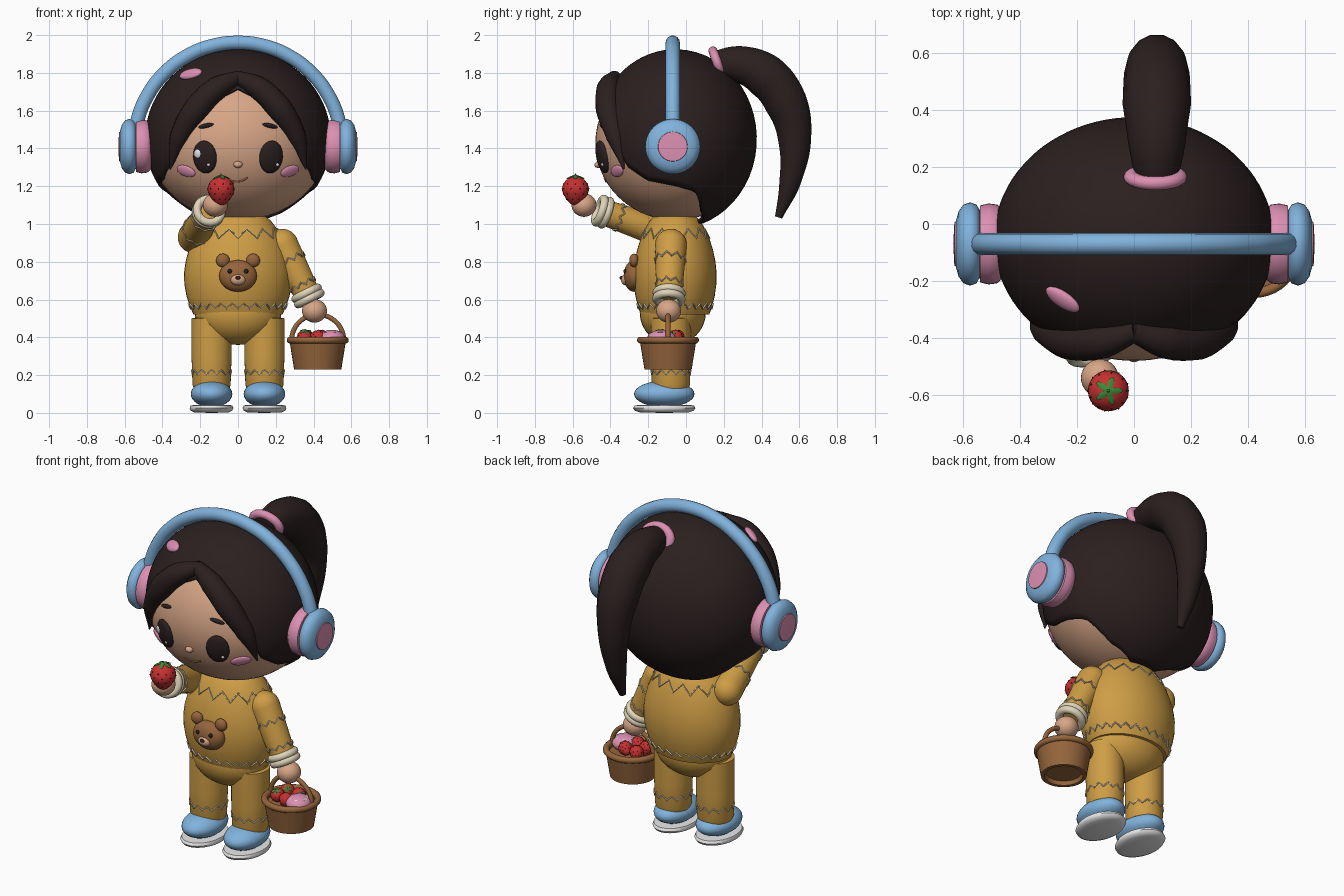
import bpy, bmesh, math
from math import sin, cos, pi, sqrt, radians
from mathutils import Vector, Matrix, Quaternion

if "Cube" in bpy.data.objects:
    bpy.data.objects.remove(bpy.data.objects["Cube"])

def material(name, *rgb):
    m = bpy.data.materials.new(name)
    m.use_nodes = True
    m.diffuse_color = (*rgb, 1)
    m.node_tree.nodes["Principled BSDF"].inputs["Base Color"].default_value = (*rgb, 1)
    return m

HAIR = material("dark hair", .024, .014, .014)
SKIN = material("skin", .68, .38, .24)
YELLOW = material("mustard knit", .62, .34, .06)
BLUE = material("sky blue", .22, .45, .72)
PINK = material("pink", .72, .28, .44)
CREAM = material("cream", .74, .66, .48)
BROWN = material("brown", .30, .13, .045)
RED = material("red", .58, .03, .03)
GREEN = material("green", .05, .24, .04)
WHITE = material("white", .8, .8, .8)

# ---------- helpers ----------
def finish(name, me, *mats):
    ob = bpy.data.objects.new(name, me)
    bpy.context.collection.objects.link(ob)
    for m in mats:
        me.materials.append(m)
    bpy.ops.object.select_all(action='DESELECT')
    ob.select_set(True)
    bpy.context.view_layer.objects.active = ob
    if ob.type == 'CURVE':
        bpy.ops.object.convert(target='MESH')
        ob = bpy.context.object
    bpy.ops.object.shade_smooth_by_angle(angle=radians(50))
    return ob

def from_bmesh(name, bm, *mats):
    bmesh.ops.recalc_face_normals(bm, faces=bm.faces)
    me = bpy.data.meshes.new(name)
    bm.to_mesh(me)
    bm.free()
    return finish(name, me, *mats)

def placed(loc, radii=(1, 1, 1), q=None):
    return Matrix.LocRotScale(Vector(loc), q or Quaternion(), Vector(radii))

def ball(name, loc, radii, mat, q=None, seg=32):
    bm = bmesh.new()
    bmesh.ops.create_uvsphere(bm, u_segments=seg, v_segments=seg // 2, radius=1,
                              matrix=placed(loc, radii, q))
    return from_bmesh(name, bm, mat)

def lathe(name, profile, mat, mx=Matrix(), seg=40):
    bm = bmesh.new()
    vs = [bm.verts.new((r, 0, z)) for r, z in profile]
    es = [bm.edges.new(p) for p in zip(vs, vs[1:])]
    bmesh.ops.spin(bm, geom=vs + es, cent=(0, 0, 0), axis=(0, 0, 1), angle=2 * pi, steps=seg)
    bmesh.ops.remove_doubles(bm, verts=bm.verts, dist=.0005)
    bm.transform(mx)
    return from_bmesh(name, bm, mat)

def tube(name, pts, radii, mat, cyclic=False, smooth=True):
    cu = bpy.data.curves.new(name, 'CURVE')
    cu.dimensions = '3D'
    cu.bevel_depth, cu.bevel_resolution, cu.resolution_u = 1, 5 if smooth else 1, 8
    cu.use_fill_caps = True
    sp = cu.splines.new('BEZIER' if smooth else 'POLY')
    ps = sp.bezier_points if smooth else sp.points
    ps.add(len(pts) - 1)
    for p, co, r in zip(ps, pts, radii):
        p.co = co if smooth else (*co, 1)
        p.radius = r
        if smooth:
            p.handle_left_type = p.handle_right_type = 'AUTO'
    sp.use_cyclic_u = cyclic
    return finish(name, cu, mat)

def ring(name, mx, major, minor, mat):
    prof = [(major + minor * cos(a), minor * sin(a)) for a in (i * pi / 6 for i in range(13))]
    return lathe(name, prof, mat, mx)

def interp(table, x):
    for (a, u), (b, v) in zip(table, table[1:]):
        if x <= b:
            return u + (v - u) * (x - a) / (b - a)
    return table[-1][1]

def zigzag(name, radius, h, amp, n, mx=Matrix()):
    pts = []
    for i in range(2 * n):
        z, a = h + amp * (-1) ** i, i * pi / n
        r = radius(z) + .002
        pts.append(mx @ Vector((r * cos(a), r * sin(a), z)))
    tube(name, pts, [.005] * len(pts), CREAM, True, False)

def along(a, b):
    d = Vector(b) - Vector(a)
    return placed(a, q=d.to_track_quat('Z', 'Y')), d.length

# ---------- head and face ----------
HC, HR = Vector((0, -.055, 1.43)), Vector((.475, .425, .41))
ball("head", HC, HR, SKIN, seg=56)

def face_point(x, z):
    u, w = x / HR.x, (z - HC.z) / HR.z
    v = -sqrt(1 - u * u - w * w)
    n = Vector((u / HR.x, v / HR.y, w / HR.z)).normalized()
    return Vector((x, HC.y + v * HR.y, z)), n

def on_face(name, x, z, rx, rz, depth, mat, roll=0, out=0):
    p, n = face_point(x, z)
    q = n.to_track_quat('Z', 'Y') @ Quaternion((0, 0, 1), radians(roll))
    ball(name, p + n * out, (rx, rz, depth), mat, q, 24)

for s, side in ((1, "left"), (-1, "right")):
    on_face(side + "_eye", s * .175, 1.355, .066, .088, .026, HAIR)
    on_face(side + "_eye_glint", s * .175 + .025, 1.32, .009, .009, .006, WHITE, out=.022)
    on_face(side + "_brow", s * .17, 1.52, .043, .012, .012, HAIR, -s * 12)
    on_face(side + "_cheek", s * .275, 1.28, .058, .032, .012, PINK, s * 15)
on_face("large_eye_glint", -.205, 1.375, .022, .024, .008, WHITE, out=.02)
on_face("nose", 0, 1.315, .024, .018, .022, SKIN)
tube("mouth", [face_point(x, z)[0] for x, z in ((-.055, 1.232), (0, 1.224), (.052, 1.244))],
     [.005] * 3, BROWN)

# ---------- hair ----------
KC, KR = Vector((0, -.055, 1.45)), Vector((.492, .43, .475))
HEM = [(0, 1.72), (25, 1.63), (42, 1.47), (50, 1.31), (67, 1.23), (90, 1.2),
       (107, 1.17), (123, 1.06), (150, 1.0), (180, 1.0)]
bm = bmesh.new()
rows, cols = 24, 90
grid = []
for j in range(cols):
    a = 2 * pi * j / cols
    deg = math.degrees(a)
    low = math.acos((interp(HEM, min(deg, 360 - deg)) - KC.z) / KR.z)
    line = []
    for i in range(rows + 1):
        t = .02 + (low - .02) * i / rows
        line.append(bm.verts.new(KC + KR * Vector((sin(t) * sin(a), -sin(t) * cos(a), cos(t)))))
    grid.append(line)
for j in range(cols):
    p, q = grid[j], grid[(j + 1) % cols]
    for i in range(rows):
        bm.faces.new((p[i], p[i + 1], q[i + 1], q[i]))
bm.faces.new([line[0] for line in grid])
hair = from_bmesh("hair_cap", bm, HAIR)
shell = hair.modifiers.new("thickness", 'SOLIDIFY')
shell.thickness = .02

for s, side in ((1, "left"), (-1, "right")):
    tube(side + "_fringe_lock",
         [(-s * .01, -.375, 1.78), (s * .11, -.41, 1.72), (s * .22, -.41, 1.61),
          (s * .31, -.37, 1.46), (s * .36, -.33, 1.29)],
         [.035, .062, .068, .052, .004], HAIR)
tube("ponytail",
     [(.08, y, z) for y, z in ((.13, 1.84), (.28, 1.845), (.42, 1.785), (.53, 1.64),
                               (.575, 1.45), (.55, 1.22), (.49, 1.035))],
     [.07, .1, .12, .115, .09, .058, .02], HAIR)
ring("ponytail_tie", placed((.075, .165, 1.855), (1.25, 1, 1), Quaternion((1, 0, 0), radians(-70))),
     .065, .024, PINK)
clip_n = Vector((-.25, -.28, .36)).normalized()
ball("hair_clip", (-.25, -.265, 1.795), (.07, .035, .02), PINK,
     clip_n.to_track_quat('Z', 'Y') @ Quaternion((0, 0, 1), radians(12)))

# ---------- headphones ----------
arc = [radians(a) for a in range(0, 181, 15)]
tube("headband", [(.55 * cos(a), -.07, 1.41 + .55 * sin(a)) for a in arc], [.038] * 13, BLUE)
for s, side in ((1, "left"), (-1, "right")):
    mx = placed((s * .46, -.07, 1.41), q=Quaternion((0, 1, 0), s * pi / 2))
    lathe(side + "_ear_cushion", [(0, 0), (.12, 0), (.138, .02), (.142, .05), (.135, .08), (0, .09)], PINK, mx)
    lathe(side + "_ear_cup", [(0, .08), (.115, .08), (.138, .092), (.146, .115), (.138, .138),
                              (.115, .155), (.08, .165), (0, .167)], BLUE, mx)
    lathe(side + "_cup_disc", [(0, .16), (.08, .16), (.077, .17), (0, .174)], PINK, mx)

# ---------- body ----------
BODY = [(.52, .235), (.56, .254), (.62, .273), (.68, .284), (.74, .286), (.8, .278),
        (.86, .262), (.92, .238), (.97, .21), (1.02, .172), (1.06, .12)]
body_mx = placed((0, -.058, 0), (1, .77, 1))
lathe("sweater", [(0, .52)] + [(r, z) for z, r in BODY] + [(0, 1.07)], YELLOW, body_mx)
zigzag("collar_pattern", lambda z: interp(BODY, z), .95, .025, 14, body_mx)
zigzag("hem_pattern", lambda z: interp(BODY, z), .565, .013, 26, body_mx)
ball("trouser_seat", (0, -.07, .53), (.23, .175, .17), YELLOW)
for s, side in ((1, "left"), (-1, "right")):
    mx = placed((s * .14, -.08, 0))
    lathe(side + "_trouser_leg", [(0, .13), (.095, .13), (.101, .15), (.106, .3), (.106, .5), (0, .52)], YELLOW, mx)
    zigzag(side + "_ankle_pattern", lambda z: .102, .215, .011, 12, mx)
    ball(side + "_shoe", (s * .14, -.115, .1), (.11, .16, .07), BLUE)
    lathe(side + "_sole", [(0, 0), (.09, .002), (.11, .012), (.116, .025), (.11, .04), (0, .046)], WHITE,
          placed((s * .14, -.115, 0), (1, 1.42, 1)))

# ---------- arms ----------
def arm(side, shoulder, wrist, hand):
    mx, n = along(shoulder, wrist)
    r, r2 = .084, .068
    lathe(side + "_sleeve", [(r * sin(a), -r * cos(a)) for a in (i * pi / 16 for i in range(9))]
          + [(r2, n), (0, n)], YELLOW, mx, 32)
    zigzag(side + "_sleeve_pattern", lambda z: r + (r2 - r) * z / n, n * .3, .012, 9, mx)
    zigzag(side + "_forearm_pattern", lambda z: r + (r2 - r) * z / n, n * .78, .01, 9, mx)
    for k in (0, .032):
        ring(side + "_cuff", mx @ Matrix.Translation((0, 0, n - .015 + k)), .066, .022, CREAM)
    ball(side + "_hand", hand, (.066, .066, .062), SKIN)

arm("left", (.235, -.08, .89), (.37, -.09, .62), (.405, -.092, .54))
arm("right", (-.235, -.06, .93), (-.155, -.44, 1.065), (-.12, -.54, 1.1))

# ---------- bear patch ----------
ball("bear_head", (0, -.275, .725), (.1, .055, .084), BROWN)
ball("bear_muzzle", (0, -.318, .705), (.04, .026, .03), SKIN)
ball("bear_nose", (0, -.342, .715), (.014, .01, .01), HAIR, seg=16)
for s, side in ((1, "left"), (-1, "right")):
    ball("bear_%s_ear" % side, (s * .08, -.275, .807), (.036, .025, .036), BROWN)
    ball("bear_%s_eye" % side, (s * .043, -.322, .75), (.012, .01, .012), HAIR, seg=16)

# ---------- strawberries ----------
def berry(name, loc, r, q=None):
    bm = bmesh.new()
    def blob(mx, idx, seg=8):
        old = set(bm.faces)
        bmesh.ops.create_uvsphere(bm, u_segments=seg, v_segments=max(5, seg // 2), radius=1, matrix=mx)
        for f in set(bm.faces) - old:
            f.material_index = idx
    blob(Matrix(), 0, 24)
    for v in bm.verts:      # taper the lower half to a blunt point
        if v.co.z < 0:
            k = 1 + .28 * v.co.z
            v.co = (v.co.x * k, v.co.y * k, v.co.z * 1.15)
    for row, z in enumerate((.45, .1, -.25, -.6)):
        w = sqrt(1 - z * z) * (1 + .28 * min(z, 0))
        for i in range(9):
            a = (i + row / 2) * 2 * pi / 9
            blob(placed((w * cos(a), w * sin(a), z * (1 if z > 0 else 1.15)), [.05] * 3), 2, 5)
    for i in range(5):
        a = i * 2 * pi / 5
        turn = Quaternion((0, 0, 1), a) @ Quaternion((0, 1, 0), radians(22))
        blob(placed((.36 * cos(a), .36 * sin(a), .96), (.4, .16, .05), turn), 1, 10)
    blob(placed((0, 0, 1.05), (.08, .08, .16)), 1)
    bm.transform(placed(loc, (r, r, r), q))
    from_bmesh(name, bm, RED, GREEN, HAIR)

berry("held_strawberry", (-.09, -.585, 1.18), .072)

# ---------- basket ----------
BX, BY = .422, -.095
basket = placed((BX, BY, 0))
lathe("basket", [(0, .255), (.1, .255), (.105, .23), (.125, .23), (.15, .385), (.135, .385),
                 (.132, .365), (0, .365)], BROWN, basket)
ring("basket_rim", placed((BX, BY, .385)), .146, .018, BROWN)
tube("basket_handle", [(BX + .138 * cos(a), BY, .385 + .135 * sin(a)) for a in arc], [.013] * 13, BROWN)
for i, (x, y) in enumerate(((-.07, -.03), (-.06, .05), (.02, .04), (.0, -.05))):
    berry("basket_strawberry", (BX + x, BY + y, .4), .04, Quaternion((1, .5 * i, .3), .5 + .4 * i))
ball("basket_cloth", (BX + .075, BY - .035, .395), (.07, .075, .045), PINK)
for a in range(8):
    ball("cloth_dot", (BX + .075 + .045 * cos(a), BY - .035 + .045 * sin(a), .427), (.009, .009, .004), WHITE, seg=8)
